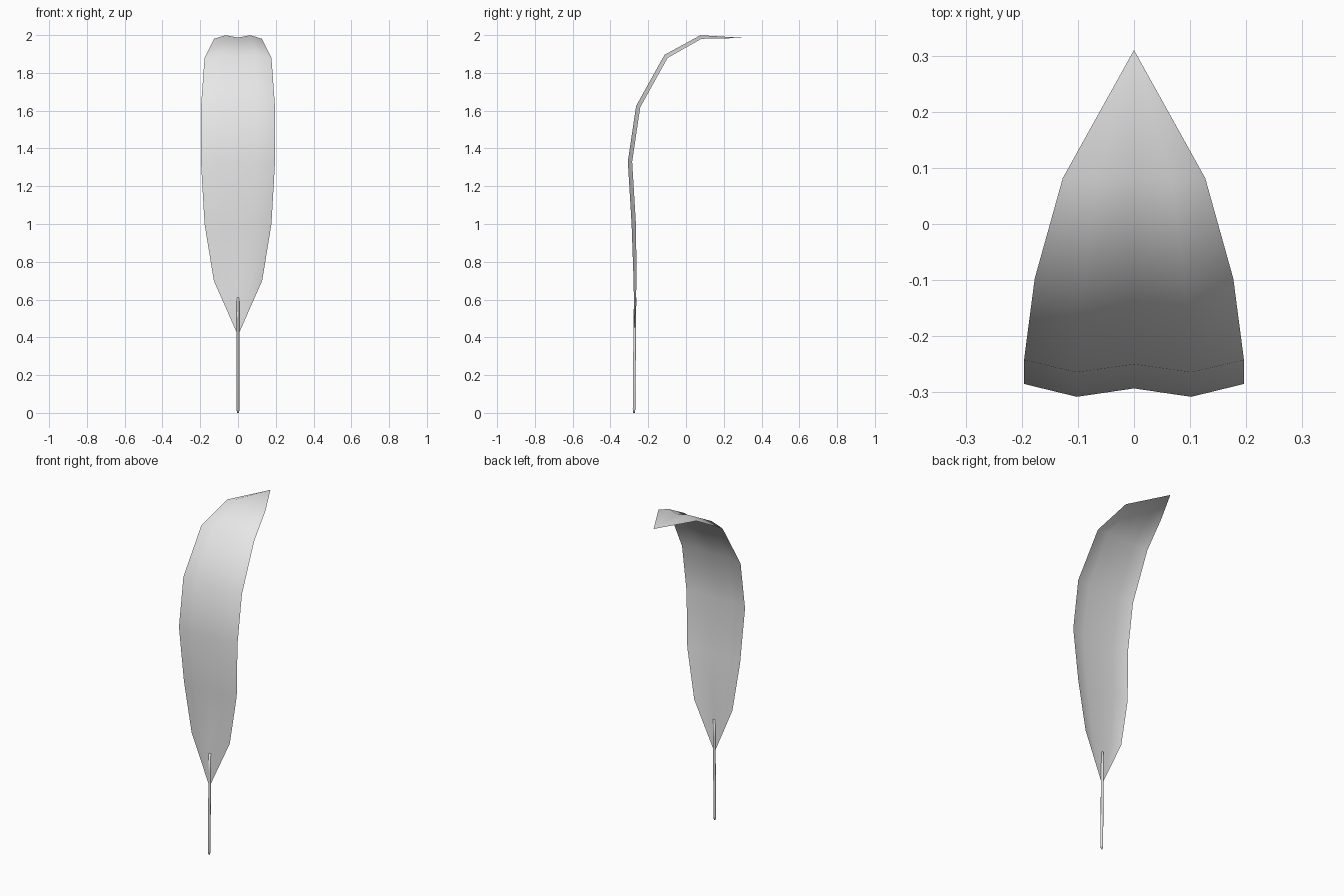
import bpy
import math
from mathutils import Vector

cube = bpy.data.objects.get("Cube")
if cube:
    bpy.data.objects.remove(cube, do_unlink=True)

grey = bpy.data.materials.new("plain_grey")
grey.use_nodes = True
colour = (0.8, 0.8, 0.8, 1)
grey.diffuse_color = colour
grey.node_tree.nodes["Principled BSDF"].inputs["Base Color"].default_value = colour


def make_object(name, verts, faces):
    mesh = bpy.data.meshes.new(name)
    mesh.from_pydata(verts, [], faces)
    mesh.materials.append(grey)
    mesh.shade_smooth()
    obj = bpy.data.objects.new(name, mesh)
    bpy.context.collection.objects.link(obj)
    return obj


# Leaf blade: midrib stations (half width, y, z, fold depth)
stations = [(0, -0.273, 0.41, 0), (0.128, -0.267, 0.70, 0.7),
            (0.177, -0.273, 1.0, 1), (0.196, -0.293, 1.33, 1),
            (0.196, -0.25, 1.62, 1), (0.177, -0.103, 1.885, 1),
            (0.127, 0.08, 1.987, 0.85), (0, 0.31, 1.985, 0)]
# Cross-section: fraction of half width, offset along the normal
section = [(-1, -0.008), (-0.52, 0.015), (0, 0), (0.52, 0.015), (1, -0.008)]

mid = [Vector((0, y, z)) for _, y, z, _ in stations]
last = len(mid) - 1
verts, rows = [], []
for i, (half, _, _, depth) in enumerate(stations):
    if half == 0:
        rows.append([len(verts)] * len(section))
        verts.append(mid[i])
        continue
    along = ((mid[i + 1] - mid[i]).normalized()
             + (mid[i] - mid[i - 1]).normalized()).normalized()
    normal = Vector((0, -along.z, along.y))
    rows.append(list(range(len(verts), len(verts) + len(section))))
    for across, lift in section:
        verts.append(mid[i] + Vector((across * half, 0, 0)) + normal * lift * depth)

faces = []
for low, high in zip(rows, rows[1:]):
    for j in range(len(section) - 1):
        ring = [low[j], low[j + 1], high[j + 1], high[j]]
        faces.append(list(dict.fromkeys(ring)))
make_object("leaf_blade", verts, faces)

# Stem: slim tube running up onto the midrib (y, z, radius)
path = [(-0.275, 0.0, 0.005), (-0.275, 0.02, 0.008), (-0.274, 0.2, 0.008),
        (-0.272, 0.35, 0.008), (-0.271, 0.5, 0.008), (-0.269, 0.61, 0.007)]
sides = 6
verts, faces = [], []
for y, z, r in path:
    for k in range(sides):
        a = 2 * math.pi * k / sides
        verts.append((r * math.cos(a), y + r * math.sin(a), z))
for i in range(len(path) - 1):
    for k in range(sides):
        n = (k + 1) % sides
        faces.append((i * sides + k, i * sides + n,
                      (i + 1) * sides + n, (i + 1) * sides + k))
faces.append(tuple(reversed(range(sides))))
faces.append(tuple(range(len(verts) - sides, len(verts))))
make_object("stem", verts, faces)
